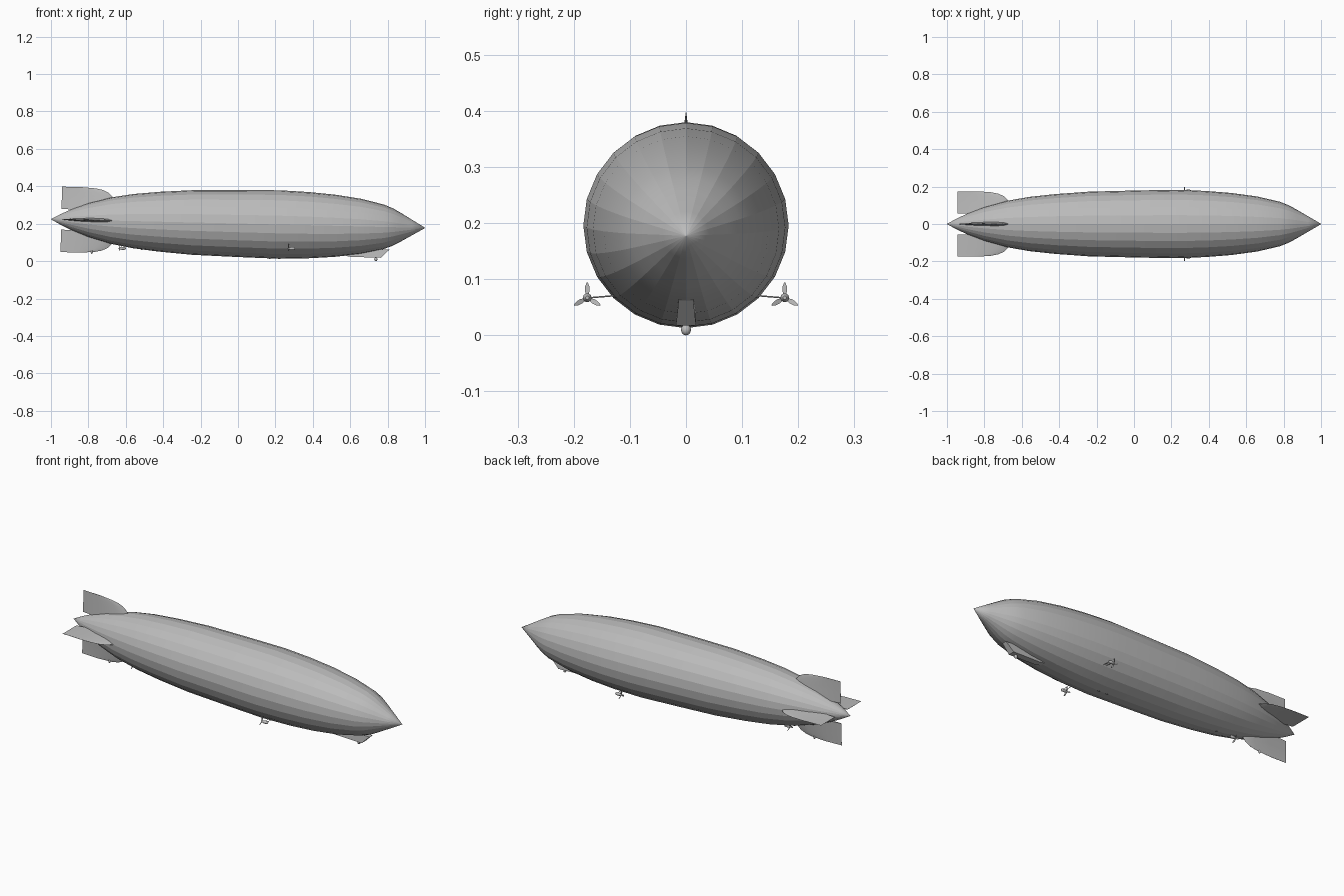
import bpy, bmesh
from math import sin, cos, pi, radians
from mathutils import Matrix, Vector

cube = bpy.data.objects.get("Cube")
if cube:
    bpy.data.objects.remove(cube, do_unlink=True)

grey = bpy.data.materials.new("silver grey")
grey.use_nodes = True
grey.diffuse_color = (0.5, 0.5, 0.5, 1)
grey.node_tree.nodes["Principled BSDF"].inputs["Base Color"].default_value = (0.5, 0.5, 0.5, 1)

# The long axis of the ship dips slightly towards the nose
TILT = Matrix.Translation((0, 0, 0.201)) @ Matrix.Rotation(0.0235, 4, 'Y')


def finish(bm, name, matrix=None, smooth=None):
    bmesh.ops.recalc_face_normals(bm, faces=bm.faces)
    mesh = bpy.data.meshes.new(name)
    bm.to_mesh(mesh)
    bm.free()
    mesh.materials.append(grey)
    obj = bpy.data.objects.new(name, mesh)
    bpy.context.collection.objects.link(obj)
    if matrix:
        obj.matrix_world = matrix
    if smooth:
        bpy.ops.object.select_all(action='DESELECT')
        obj.select_set(True)
        bpy.context.view_layer.objects.active = obj
        bpy.ops.object.shade_smooth_by_angle(angle=radians(smooth))
    return obj


def loft(bm, rings):
    """Bridge closed rings of equal length and cap both ends."""
    loops = [[bm.verts.new(p) for p in ring] for ring in rings]
    n = len(loops[0])
    for a, b in zip(loops, loops[1:]):
        for i in range(n):
            j = (i + 1) % n
            bm.faces.new((a[i], a[j], b[j], b[i]))
    bm.faces.new(loops[0])
    bm.faces.new(loops[-1])


# Hull: 24 long gores, smooth lengthwise with creases between them
SIDES = 24
profile = [(-1, .001), (-.95, .028), (-.89, .056), (-.8, .091), (-.68, .124), (-.56, .145),
           (-.42, .160), (-.24, .173), (0, .179), (.22, .183), (.38, .177), (.52, .166),
           (.66, .147), (.78, .119), (.83, .099), (.87, .077), (.93, .042), (1, .001)]
bm = bmesh.new()
loft(bm, [[(x, r * cos(2 * pi * i / SIDES), r * sin(2 * pi * i / SIDES)) for i in range(SIDES)]
          for x, r in profile])
for f in bm.faces:
    f.smooth = True
for e in bm.edges:
    if abs(e.verts[0].co.x - e.verts[1].co.x) > .01:
        e.smooth = False
finish(bm, "hull", TILT)

# Tail fins: tapering aerofoil sections, rounded at the leading corner
section = [(0, .03), (.4, .55), (.75, 1), (.92, .75), (1, .1)]
planform = [(.055, -.665), (.11, -.665), (.127, -.675), (.148, -.695),
            (.162, -.725), (.17, -.765), (.175, -.84)]
for k, name in enumerate(("left_fin", "top_fin", "right_fin", "bottom_fin")):
    bm = bmesh.new()
    rings = []
    for h, lead in planform:
        half = .018 * (.18 - h) / .125
        chord = lead + .945
        upper = [(-.945 + chord * t, h, half * w) for t, w in section]
        rings.append(upper + [(x, y, -z) for x, y, z in reversed(upper)])
    loft(bm, rings)
    finish(bm, name, TILT @ Matrix.Rotation(k * pi / 2, 4, 'X'), smooth=35)

# Control gondola under the nose, with a sloping windscreen
bm = bmesh.new()
rings = []
for side, inset in ((-1, 0), (1, 0)):
    rings.append([(.54, side * .012, .036), (.60, side * .017, .023), (.765, side * .018, .018),
                  (.81, side * .013, .062), (.60, side * .015, .07)])
loft(bm, rings)
finish(bm, "control_gondola")


def ball(name, at, size):
    bm = bmesh.new()
    bmesh.ops.create_uvsphere(bm, u_segments=10, v_segments=6, radius=1)
    return finish(bm, name, Matrix.Translation(at) @ Matrix.Diagonal((*size, 1)), smooth=40)


# Landing bumper, tail bumper and small keel fittings
ball("gondola_bumper", (.737, 0, .010), (.009, .009, .010))
ball("tail_bumper", (-.782, 0, .049), (.006, .005, .010))
for x, z in ((.22, .016), (.17, .018), (-.515, .066)):
    ball("keel_fitting", (x, 0, z), (.008, .004, .006))


def rod(name, a, b, radius):
    a, b = Vector(a), Vector(b)
    bm = bmesh.new()
    bmesh.ops.create_cone(bm, cap_ends=True, segments=6, radius1=radius, radius2=radius,
                          depth=(b - a).length)
    turn = (b - a).to_track_quat('Z', 'Y').to_matrix().to_4x4()
    finish(bm, name, Matrix.Translation((a + b) / 2) @ turn)


def engine(name, x, y, z):
    # Streamlined pod along x
    bm = bmesh.new()
    loft(bm, [[(px, r * cos(i * pi / 5), r * sin(i * pi / 5)) for i in range(10)]
              for px, r in ((-.008, .002), (-.004, .004), (0, .005), (.01, .008),
                            (.025, .008), (.033, .003))])
    finish(bm, name + "_pod", Matrix.Translation((x, y, z)), smooth=40)
    # Three-bladed pusher propeller
    bm = bmesh.new()
    for k in range(3):
        turn = Matrix.Rotation(k * 2 * pi / 3, 3, 'X')
        rings = []
        for h, w in ((.003, .002), (.013, .0042), (.02, .0038), (.027, .001)):
            rings.append([turn @ Vector((dx * .8 - .003 + dy * w * .3, dy * w, h))
                          for dx, dy in ((-.001, -1), (.001, -1), (.001, 1), (-.001, 1))])
        loft(bm, rings)
    finish(bm, name + "_propeller", Matrix.Translation((x, y, z)))


# Side engines on outriggers, and one engine under the tail
for side, name in ((1, "left"), (-1, "right")):
    engine(name + "_engine", .273, side * .176, .067)
    for dx in (.01, .025):
        rod(name + "_strut", (.273 + dx, side * .172, .067), (.273 + dx, side * .125, .071), .0013)
engine("rear_engine", -.632, 0, .068)
for dx in (.01, .025):
    rod("rear_strut", (-.632 + dx, 0, .07), (-.632 + dx, 0, .11), .0015)
